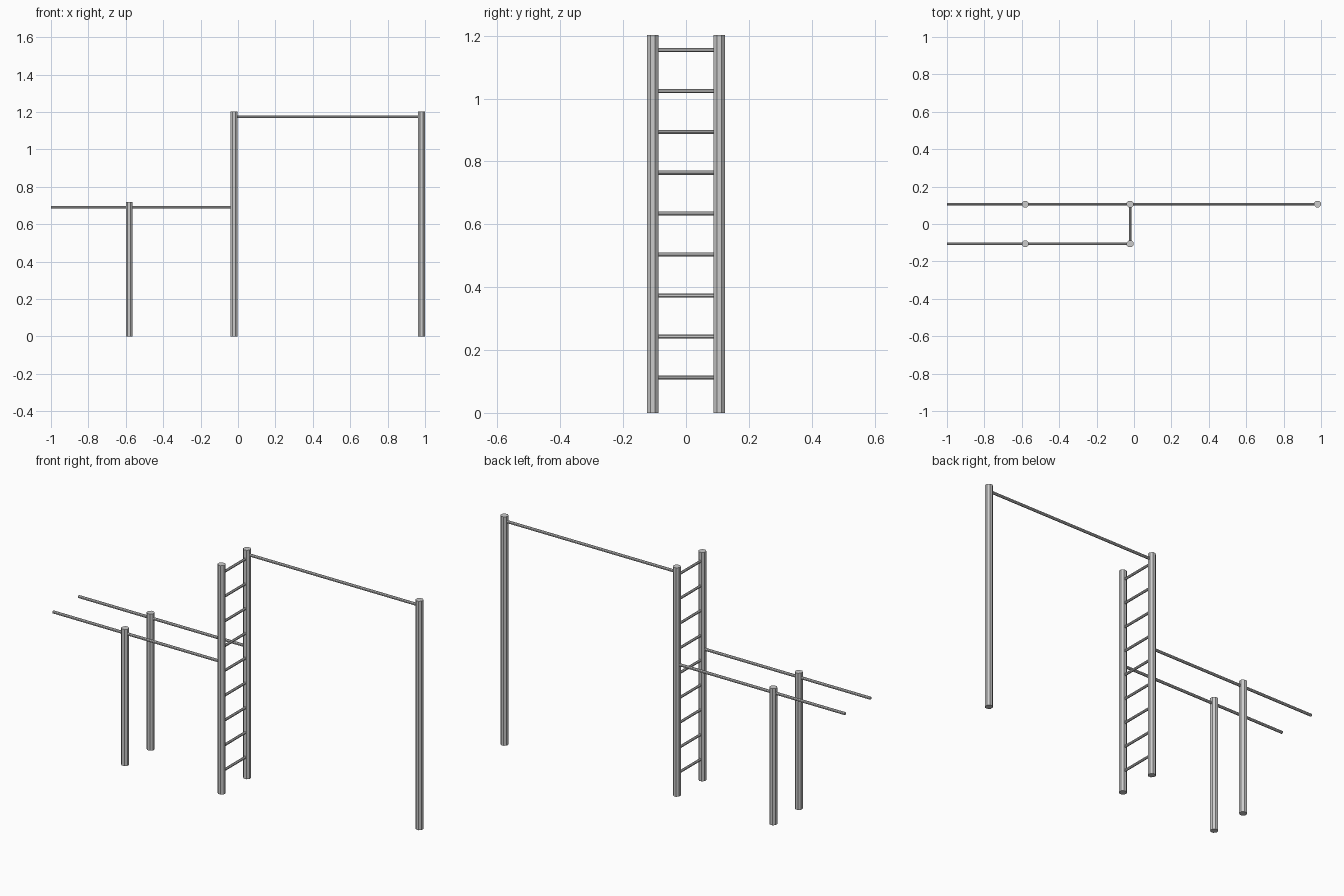
import bpy
from math import pi
from mathutils import Vector

if "Cube" in bpy.data.objects:
    bpy.data.objects.remove(bpy.data.objects["Cube"])

SIDES = 8
POST_R, BAR_R, RUNG_R = 0.0195, 0.0075, 0.007
Y = 0.106
TALL, LOW = 1.203, 0.718


def rod(name, start, end, radius):
    """Low-poly rod between two points, with a flat facing each axis."""
    a, b = Vector(start), Vector(end)
    d = b - a
    bpy.ops.mesh.primitive_cylinder_add(vertices=SIDES, radius=radius, depth=d.length)
    ob = bpy.context.object
    ob.name = name
    mesh = ob.data
    # turn half a facet, then point along the rod direction
    for v in mesh.vertices:
        p = v.co.copy()
        p.rotate(Vector((0, 0, 1)).rotation_difference(Vector((0, 0, 1))))
    ob.rotation_mode = 'QUATERNION'
    from mathutils import Quaternion
    ob.rotation_quaternion = d.to_track_quat('Z', 'Y') @ Quaternion((0, 0, 1), pi / SIDES)
    ob.location = (a + b) / 2
    return ob


# paired posts and parallel bars
for side, y in (("front", -Y), ("back", Y)):
    rod(f"{side}_ladder_post", (-0.021, y, 0), (-0.021, y, TALL), POST_R)
    rod(f"{side}_low_post", (-0.582, y, 0), (-0.582, y, LOW), POST_R)
    rod(f"{side}_parallel_bar", (-1, y, 0.69), (-0.021, y, 0.69), BAR_R)

# far post and high pull-up bar
rod("far_post", (0.981, Y, 0), (0.981, Y, TALL), POST_R)
rod("high_bar", (-0.021, Y, 1.174), (0.981, Y, 1.174), BAR_R)

# ladder rungs
for i in range(9):
    z = 0.113 + i * 0.1302
    rod(f"ladder_rung_{i + 1}", (-0.021, -Y, z), (-0.021, Y, z), RUNG_R)
